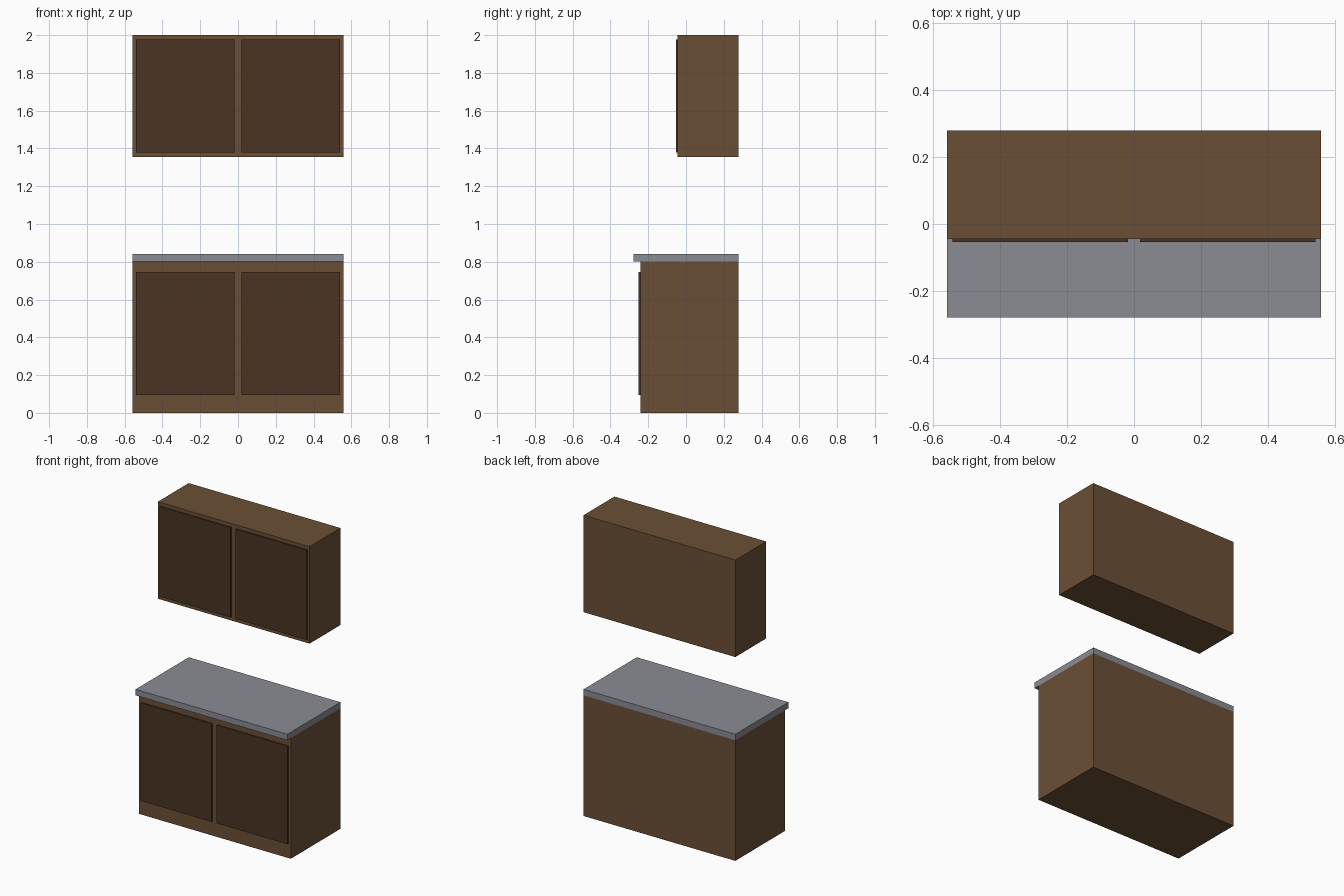
import bpy
import bmesh
from mathutils import Vector

cube = bpy.data.objects.get("Cube")
if cube:
    bpy.data.objects.remove(cube, do_unlink=True)


def material(name, color):
    mat = bpy.data.materials.new(name)
    mat.use_nodes = True
    mat.diffuse_color = (*color, 1)
    shader = next(n for n in mat.node_tree.nodes if n.type == "BSDF_PRINCIPLED")
    shader.inputs["Base Color"].default_value = (*color, 1)
    return mat


def box(name, low, high, mat):
    low, high = Vector(low), Vector(high)
    bm = bmesh.new()
    bmesh.ops.create_cube(bm, size=1)
    for v in bm.verts:
        v.co = (low + high) / 2 + v.co * (high - low)
    mesh = bpy.data.meshes.new(name)
    bm.to_mesh(mesh)
    bm.free()
    mesh.materials.append(mat)
    obj = bpy.data.objects.new(name, mesh)
    bpy.context.collection.objects.link(obj)
    return obj


wood = material("brown wood", (0.147, 0.078, 0.036))
dark_wood = material("dark brown wood", (0.069, 0.034, 0.016))
stone = material("grey stone", (0.254, 0.262, 0.296))

HALF = 0.558    # half the cabinet width
BACK = 0.279    # shared back plane
DOOR = 0.009    # how far doors stand proud


def cabinet(name, front, bottom, top, door_bottom, door_top):
    # Carcass with a pair of slab doors
    box(name + "_cabinet", (-HALF, front, bottom), (HALF, BACK, top), wood)
    for side, x in (("right", -0.541), ("left", 0.018)):
        box(f"{name}_{side}_door", (x, front - DOOR, door_bottom),
            (x + 0.523, front, door_top), dark_wood)


cabinet("lower", -0.242, 0, 0.802, 0.095, 0.747)
cabinet("upper", -0.045, 1.355, 2, 1.379, 1.976)

# Worktop overhanging the front
box("worktop", (-HALF, -BACK, 0.802), (HALF, BACK, 0.842), stone)
